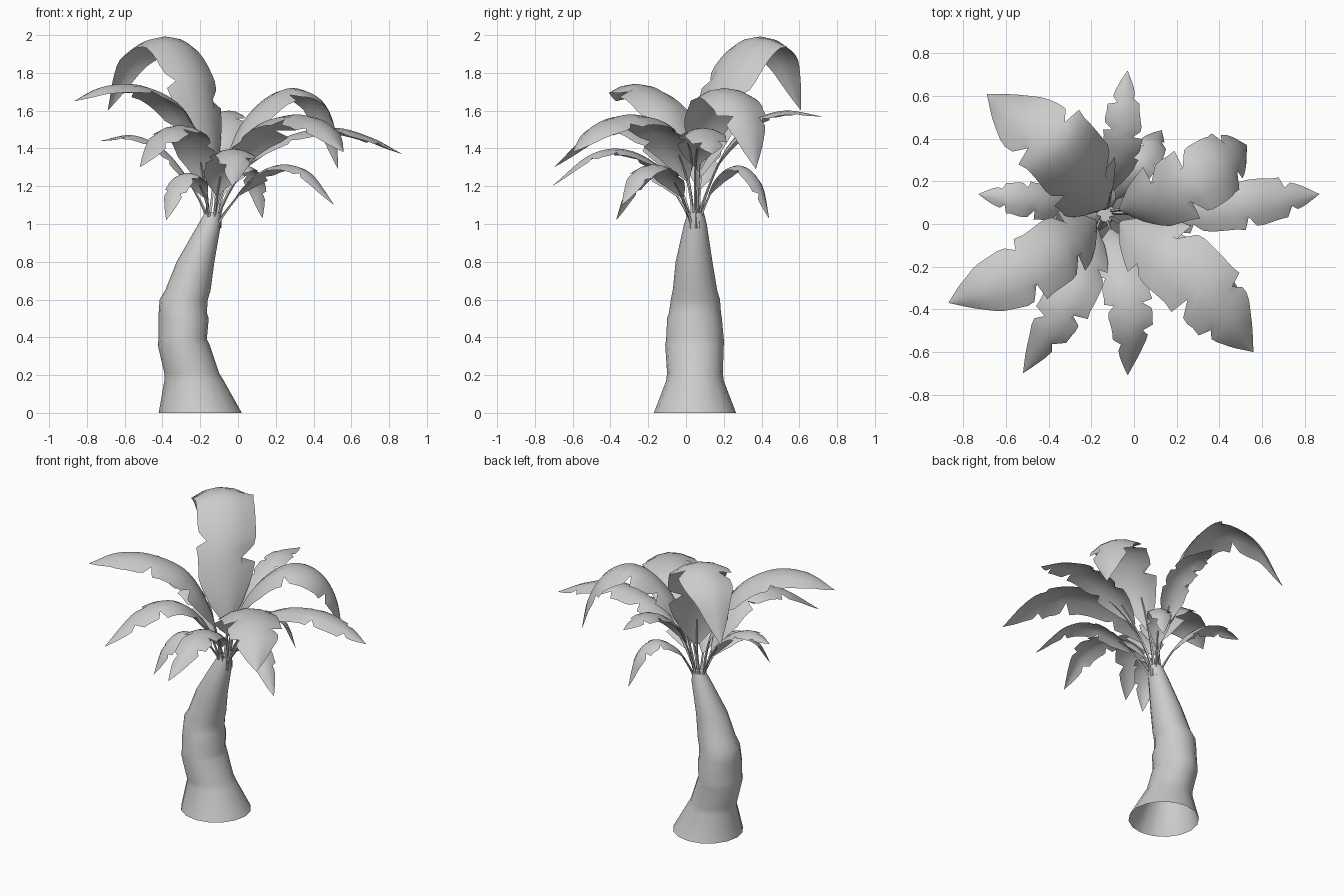
import bpy, bmesh, math, random
from mathutils import Vector

if "Cube" in bpy.data.objects:
    bpy.data.objects.remove(bpy.data.objects["Cube"])

random.seed(11)


def finish(name, bm, angle):
    mesh = bpy.data.meshes.new(name)
    bm.to_mesh(mesh)
    bm.free()
    ob = bpy.data.objects.new(name, mesh)
    bpy.context.collection.objects.link(ob)
    bpy.ops.object.select_all(action='DESELECT')
    ob.select_set(True)
    bpy.context.view_layer.objects.active = ob
    bpy.ops.object.shade_smooth_by_angle(angle=math.radians(angle))
    return ob


def bridge(bm, a, b, closed):
    n = len(a)
    for i in range(n if closed else n - 1):
        j = (i + 1) % n
        bm.faces.new((a[i], a[j], b[j], b[i]))


def spline(pts, t):
    # smooth path through the points, t in 0..1
    f = min(t, 0.99999) * (len(pts) - 1)
    i = int(f)
    u = f - i
    p1, p2 = pts[i], pts[i + 1]
    p0 = pts[i - 1] if i > 0 else p1 * 2 - p2
    p3 = pts[i + 2] if i + 2 < len(pts) else p2 * 2 - p1
    return 0.5 * (2 * p1 + (p2 - p0) * u + (2 * p0 - 5 * p1 + 4 * p2 - p3) * u * u
                  + (3 * p1 - p0 - 3 * p2 + p3) * u ** 3)


def lerp_table(table, s):
    for (a, va), (b, vb) in zip(table, table[1:]):
        if s <= b:
            return va + (vb - va) * (s - a) / (b - a)
    return table[-1][1]


# Trunk: leaning rings, open at the bottom (z, x min, x max, y min, y max)
RINGS = [(0, -.42, .02, -.17, .265), (.17, -.39, -.075, -.105, .20), (.21, -.39, -.10, -.10, .195),
         (.36, -.425, -.15, -.11, .20), (.39, -.42, -.165, -.105, .20),
         (.50, -.42, -.155, -.10, .19), (.53, -.42, -.165, -.09, .185), (.60, -.415, -.16, -.08, .18),
         (.65, -.385, -.145, -.07, .165), (.80, -.325, -.125, -.055, .14),
         (1.0, -.21, -.09, -.01, .11), (1.06, -.175, -.09, .01, .095)]
bm = bmesh.new()
prev = None
for z, x0, x1, y0, y1 in RINGS:
    ring = []
    for k in range(16):
        a = math.tau * k / 16
        ring.append(bm.verts.new(((x0 + x1) / 2 + (x1 - x0) / 2 * math.cos(a),
                                  (y0 + y1) / 2 + (y1 - y0) / 2 * math.sin(a), z)))
    if prev:
        bridge(bm, prev, ring, True)
    prev = ring
bm.faces.new(prev)
finish("trunk", bm, 40)

# Blade outline: half width along the blade
OUTLINE = [(0, .08), (.08, .55), (.18, .92), (.35, 1), (.6, .97), (.75, .8), (.9, .38), (1, 0)]


def frond(name, half, start, path):
    pts = [Vector(p) for p in path]
    head = Vector((pts[-1].x - pts[0].x, pts[-1].y - pts[0].y, 0)).normalized()
    pts.insert(0, Vector((-.135, .05, .98)) + head * .03)
    side = head.cross(Vector((0, 0, 1)))

    def frame(t):
        p = spline(pts, t)
        tan = (spline(pts, min(t + .01, 1)) - spline(pts, max(t - .01, 0))).normalized()
        return p, tan, side.cross(tan).normalized()

    bm = bmesh.new()
    # stalk
    prev = None
    for k in range(9):
        t = k / 8 * (start + .1)
        p, tan, nor = frame(t)
        r = .012 * (1 - .7 * k / 8)
        ring = [bm.verts.new(p - nor * .006 + (side * math.cos(a) + nor * math.sin(a)) * r)
                for a in (0, math.pi / 2, math.pi, math.pi * 1.5)]
        if prev:
            bridge(bm, prev, ring, True)
        prev = ring
    # blade with a few torn notches along both edges
    n = 26
    tears = [{}, {}]
    for d in tears:
        i = random.randint(6, 10)
        while i < n - 4:
            d[i] = random.uniform(.45, .75)
            i += random.randint(5, 9)
    prev = None
    for i in range(n + 1):
        s = i / n
        p, tan, nor = frame(start + (1 - start) * s)
        row = []
        for v in (-1, -.5, 0, .5, 1):
            w = half * lerp_table(OUTLINE, s)
            d = tears[v > 0]
            if abs(v) == 1:
                w *= d.get(i, 1.06 if i + 1 in d else .95 if i - 1 in d else 1)
            push = .12 * abs(v) * w * (1.5 if i + 1 in d else 1)
            row.append(bm.verts.new(p + side * v * w - nor * .32 * w * v * v + tan * push))
        if prev:
            bridge(bm, prev, row, False)
        prev = row
    bmesh.ops.remove_doubles(bm, verts=bm.verts, dist=1e-5)
    return finish(name, bm, 60)


# Fronds: half width, start of the blade, midrib path
frond("frond_back_left_tall", .185, .2, [(-.13, .07, 1.2), (-.16, .11, 1.5), (-.22, .21, 1.8),
                                         (-.36, .37, 1.99), (-.56, .52, 1.89), (-.69, .61, 1.6)])
frond("frond_left_front", .155, .24, [(-.16, .03, 1.15), (-.21, -.02, 1.4), (-.32, -.10, 1.62),
                                      (-.5, -.22, 1.73), (-.7, -.31, 1.73), (-.87, -.37, 1.65)])
frond("frond_front_left", .12, .28, [(-.16, .01, 1.1), (-.2, -.1, 1.35), (-.27, -.28, 1.51),
                                     (-.38, -.48, 1.49), (-.52, -.70, 1.3)])
frond("frond_front", .11, .28, [(-.12, .01, 1.08), (-.09, -.1, 1.27), (-.04, -.3, 1.39),
                                (-.01, -.5, 1.37), (-.03, -.71, 1.2)])
frond("frond_front_right", .175, .24, [(-.1, .03, 1.13), (.0, -.03, 1.36), (.15, -.14, 1.53),
                                       (.32, -.3, 1.58), (.46, -.46, 1.52), (.56, -.6, 1.38)])
frond("frond_right", .115, .32, [(-.09, .05, 1.1), (.05, .05, 1.32), (.25, .07, 1.46),
                                 (.5, .09, 1.51), (.7, .12, 1.46), (.87, .14, 1.37)])
frond("frond_back_right", .16, .21, [(-.1, .06, 1.15), (-.01, .08, 1.45), (.13, .13, 1.64),
                                     (.28, .2, 1.72), (.42, .28, 1.66), (.5, .34, 1.5), (.53, .37, 1.29)])
frond("frond_back", .09, .33, [(-.12, .08, 1.1), (-.1, .2, 1.38), (-.06, .35, 1.54),
                               (-.05, .52, 1.6), (-.03, .72, 1.57)])
frond("frond_back_low", .075, .3, [(-.11, .08, 1.06), (-.05, .17, 1.24), (.03, .28, 1.31),
                                   (.1, .38, 1.22), (.13, .44, 1.03)])
frond("frond_left", .085, .33, [(-.17, .06, 1.07), (-.27, .08, 1.25), (-.4, .1, 1.4),
                                (-.56, .12, 1.47), (-.73, .14, 1.44)])
frond("frond_front_left_low", .075, .3, [(-.15, .01, 1.06), (-.2, -.09, 1.21), (-.27, -.2, 1.27),
                                         (-.34, -.3, 1.18), (-.38, -.37, 1.02)])
frond("frond_front_right_low", .09, .32, [(-.09, .02, 1.04), (.05, -.05, 1.21), (.2, -.14, 1.31),
                                          (.36, -.24, 1.28), (.51, -.34, 1.1)])
